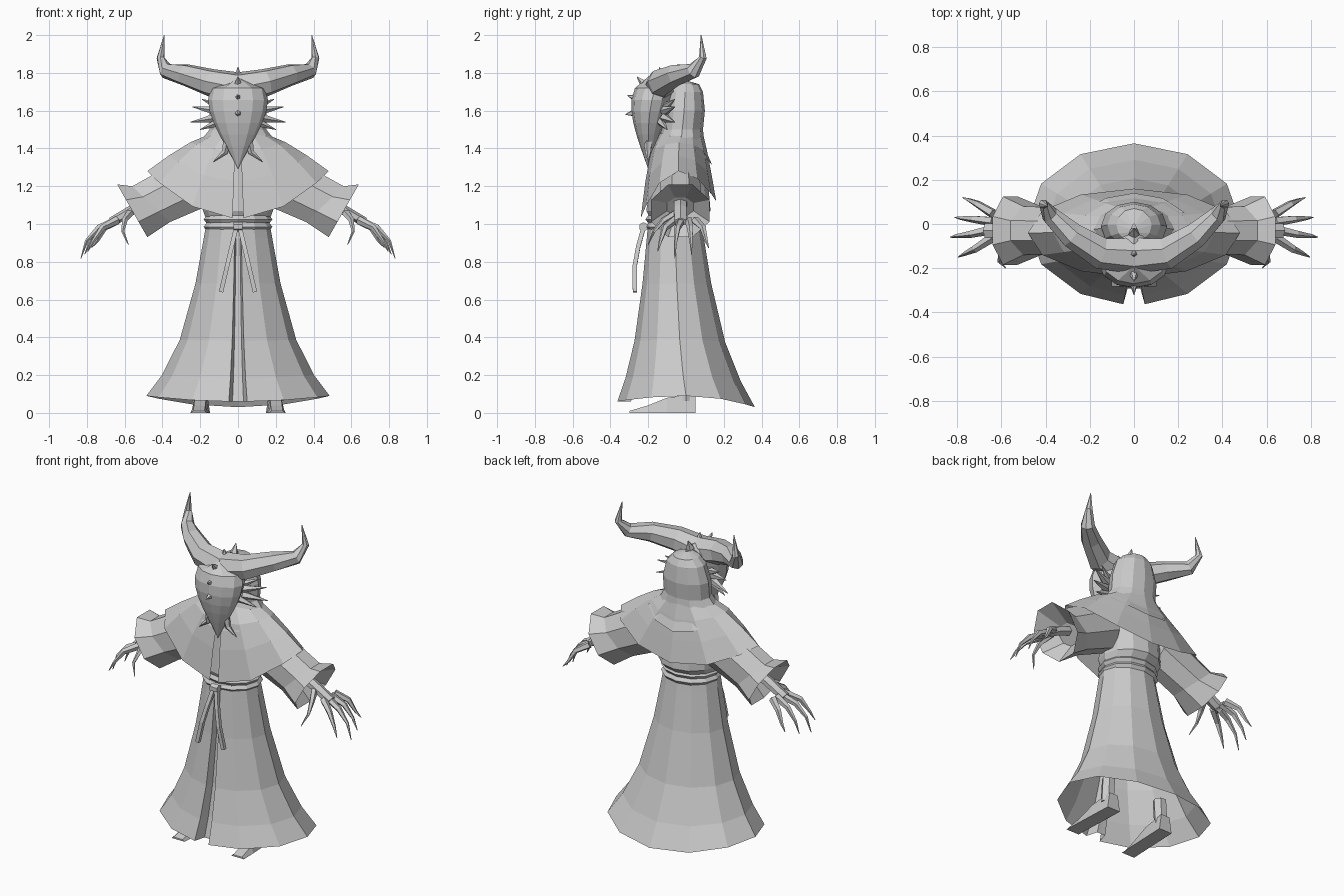
import bpy, bmesh, math
from mathutils import Vector

cube = bpy.data.objects.get("Cube")
if cube:
    bpy.data.objects.remove(cube)

grey = bpy.data.materials.new("plain grey")
grey.use_nodes = True
shade = (0.6, 0.6, 0.6, 1)
grey.diffuse_color = shade
grey.node_tree.nodes["Principled BSDF"].inputs["Base Color"].default_value = shade

# Angles at which each kind of cloth outline starts at the front
FRONT = {"round": [0], "pleat": [0, .06, .1], "split": [.06]}


def ring(z, width, front, back, front_z=None, back_z=None, style="round"):
    """Mirrored oval outline whose front and back edge may hang lower than its sides."""
    middle, depth = (front + back) / 2, (back - front) / 2
    right, left = [], []
    for angle in FRONT[style] + [math.pi * i / 6 for i in range(1, 7)]:
        u, v = math.sin(angle), -math.cos(angle)
        end = front_z if v < 0 else back_z
        height = z if end is None else z + (end - z) * v * v
        recess = .8 if style == "pleat" and angle < .08 else 1
        y = middle + v * depth * recess
        right.append((u * width, y, height))
        if u > .001:
            left.insert(0, (-u * width, y, height))
    return right + left


def loft(name, rings, closed=True, caps=False):
    """Skin a list of rings that have equal point counts."""
    bm = bmesh.new()
    rows = [[bm.verts.new(point) for point in r] for r in rings]
    count = len(rows[0])
    for upper, lower in zip(rows, rows[1:]):
        for i in range(count if closed else count - 1):
            j = (i + 1) % count
            bm.faces.new((upper[i], upper[j], lower[j], lower[i]))
    if caps:
        bm.faces.new(rows[0])
        bm.faces.new(rows[-1])
    bmesh.ops.remove_doubles(bm, verts=bm.verts, dist=1e-4)
    bmesh.ops.recalc_face_normals(bm, faces=bm.faces)
    mesh = bpy.data.meshes.new(name)
    bm.to_mesh(mesh)
    bm.free()
    mesh.materials.append(grey)
    obj = bpy.data.objects.new(name, mesh)
    bpy.context.collection.objects.link(obj)


def tube(path, radius, taper=1, sides=5, flat=1):
    """Rings along a path; taper 1 ends in a point, taper 0 keeps the radius."""
    points = [Vector(p) for p in path]
    last = len(points) - 1
    whole = (points[-1] - points[0]).normalized()
    reference = Vector((1, 0, 0)) if abs(whole.y) > .8 else Vector((0, 1, 0))
    rings = []
    for i, point in enumerate(points):
        along = (points[min(i + 1, last)] - points[max(i - 1, 0)]).normalized()
        side = (reference - along * reference.dot(along)).normalized()
        up = along.cross(side) * flat
        r = max(radius * (1 - taper * (i / last) ** 1.3), .002)
        angles = [math.tau * (k + .5) / sides for k in range(sides)]
        rings.append([tuple(point + r * (side * math.cos(a) + up * math.sin(a))) for a in angles])
    return rings


def pair(name, rings):
    """Build a left part and its mirrored right twin."""
    for side, sign in (("left", 1), ("right", -1)):
        loft(f"{side}_{name}", [[(sign * x, y, z) for x, y, z in r] for r in rings], caps=True)


def spike(tip, centre, share):
    """A thorn that points away from a centre."""
    tip = Vector(tip)
    return tube([tip.lerp(Vector(centre), share), tip], .026)


# Long flaring skirt with a recessed pleat down the front
skirt = []
for t in (0, .1, .36, .68, .88, 1):
    z = 1.02 - .93 * t
    flare = (t + t ** 4) / 2
    skirt.append(ring(z, .165 + .32 * flare, -.2 - .165 * flare, .08 + .285 * flare,
                      z - .03 * t ** 4, z - .06 * t ** 4, "pleat"))
loft("skirt", skirt)

# Blouse above the belt
loft("torso", [ring(1.03, .17, -.19, .09), ring(1.07, .185, -.21, .13),
               ring(1.3, .18, -.18, .11), ring(1.48, .1, -.12, .08)], caps=True)

# Belt of two cords, with knot and hanging ends
belt = []
for i in range(5):
    bulge = .015 * (i % 2)
    belt.append(ring(.965 + i / 50, .167 + bulge, -.2 - bulge, .09 + bulge))
loft("belt", belt)
loft("belt_knot", tube([(-.025, -.225, .985), (.025, -.225, .985)], .025, taper=0, sides=6), caps=True)
for side, sign in (("left", 1), ("right", -1)):
    cord = [(sign * (.01 + .08 * t), -.225 - .05 * math.sin(2 * t), .98 - .34 * t)
            for t in (0, .3, .6, 1)]
    loft(f"{side}_belt_cord", tube(cord, .016, taper=0, sides=4), caps=True)

# Shoulder cape, split at the front and pointed at front, back and shoulders
cape = []
for i in range(4):
    t = i / 3
    z = 1.48 - .2 * t ** 1.3
    cape.append(ring(z, .14 + .34 * t, -.14 - .1 * t ** .7, .09 + .07 * t,
                     z - .25 * t ** 1.5, z - .16 * t, "split"))
loft("shoulder_cape", cape, closed=False)

# Hood with a flared collar
loft("hood", [ring(1.76, .01, -.05, 0), ring(1.74, .08, -.08, .07), ring(1.7, .12, -.1, .09),
              ring(1.6, .15, -.12, .1), ring(1.5, .15, -.13, .09), ring(1.45, .19, -.15, .1, 1.42, 1.4),
              ring(1.41, .26, -.2, .14, 1.34, 1.31)])

# Sleeves with flared cuffs, each section hung between a top and a bottom point
sleeve = []
for top, bottom, depth in (((.2, 1.4), (.15, 1.1), .1), ((.56, 1.2), (.36, 1.01), .11),
                           ((.64, 1.21), (.48, .93), .155), ((.5, 1.14), (.42, 1.04), .07)):
    upper, lower = Vector(top), Vector(bottom)
    section = []
    for k in range(8):
        angle = math.tau * (k + .5) / 8
        point = lower.lerp(upper, .5 + .54 * math.cos(angle))
        section.append((point.x, -.03 + 1.08 * depth * math.sin(angle), point.y))
    sleeve.append(section)
pair("sleeve", sleeve)

# Bony hands with fanned, clawed fingers
pair("hand", tube([(.42, -.03, 1.13), (.55, -.03, 1.08), (.67, -.03, 1.01)], .04, taper=.1, sides=6, flat=.7))
for i, name in enumerate(("index", "middle", "ring", "little")):
    y = -.15 + .09 * i
    spread = abs(y + .04)
    reach = .84 - .4 * spread
    bend = .64 + (reach - .64) * .5
    pair(f"{name}_finger", tube([(.64, y * .4, 1.02), (bend, y * .75, .98),
                                 (reach - .03, y * .9, .91), (reach, y, .81 + .4 * spread)], .023))
pair("thumb", tube([(.57, -.05, 1.06), (.6, -.12, 1.02), (.61, -.17, .96), (.58, -.2, .89)], .021))

# Skull-like mask narrowing to a pointed chin
mask = []
for i in range(9):
    t = i / 8
    mask.append(ring(1.78 - .49 * t, .39 * t ** .4 * (1 - t) ** 1.2,
                     -.2 - .09 * math.sin(math.pi * t ** .6), -.03 - .17 * t))
loft("mask", mask)
pair("chin_tusk", tube([(.05, -.2, 1.47), (.07, -.2, 1.38), (.13, -.2, 1.33)], .028))

# Sweeping horns with upturned tips
pair("horn", tube([(0, -.14, 1.72), (.15, -.13, 1.75), (.28, -.05, 1.79), (.38, .04, 1.81),
                   (.41, .09, 1.88), (.39, .08, 2)], .085, sides=7))

# Spikes down the centre line and on the cheeks
for i, (y, z) in enumerate(((-.02, 1.82), (-.14, 1.83), (-.26, 1.78), (-.31, 1.68), (-.32, 1.58))):
    loft(f"crest_spike_{i + 1}", spike((0, y, z), (0, -.1, 1.62), .27), caps=True)
for i, tip in enumerate(((.19, -.06, 1.66), (.24, -.06, 1.62), (.25, -.06, 1.54), (.2, -.1, 1.5))):
    pair(f"cheek_spike_{i + 1}", spike(tip, (0, -.16, 1.58), .55))

# Wedge shoes, toes turned out, and lower legs
shoe = []
for y, height in ((-.3, .01), (-.2, .04), (-.1, .08), (.05, .1)):
    x = .195 - .04 * y
    shoe.append([(x - .045, y, 0), (x + .045, y, 0), (x + .03, y, height), (x - .03, y, height)])
pair("shoe", shoe)
pair("leg", tube([(.2, 0, .06), (.19, 0, .22)], .04, taper=0, sides=6))
